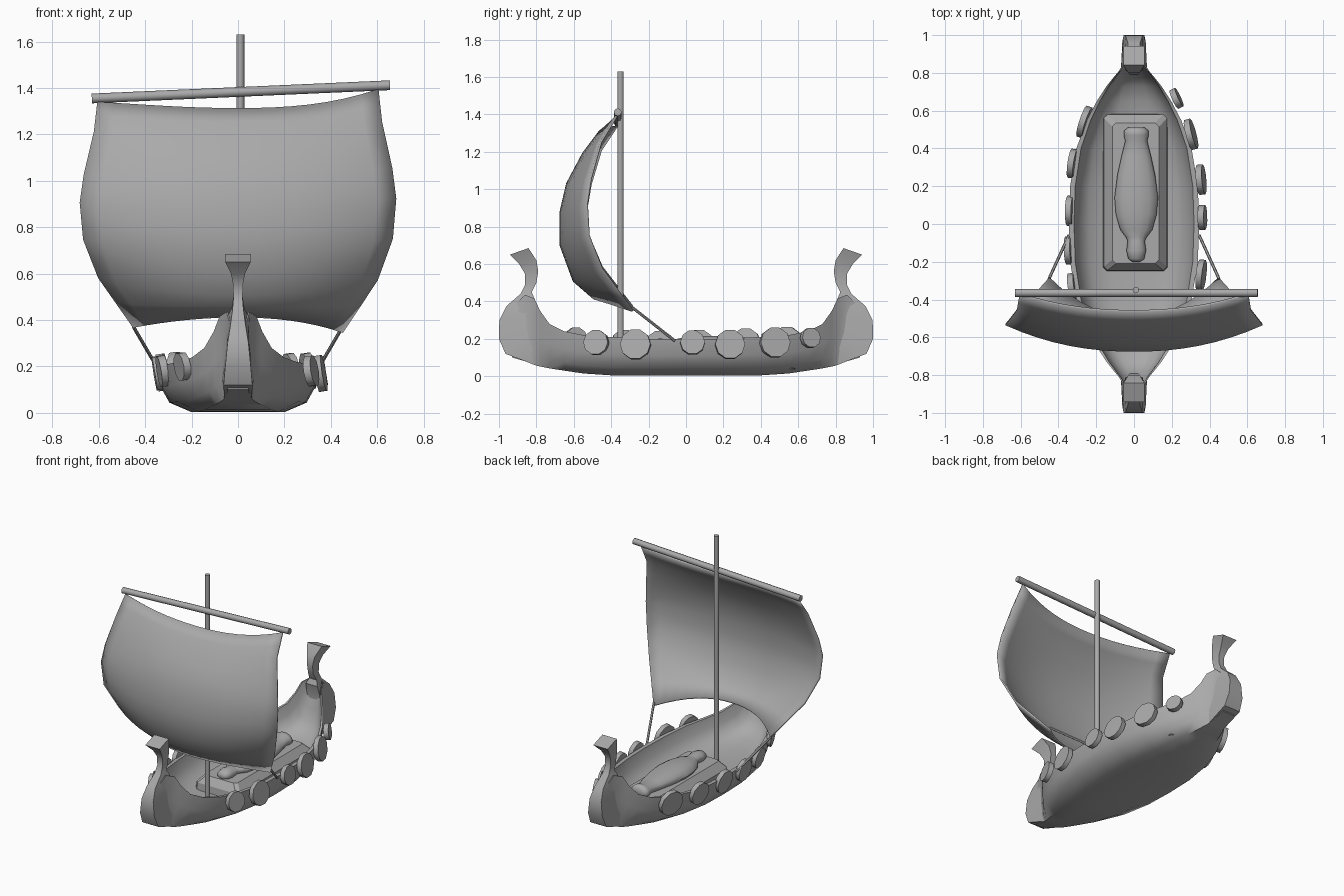
import bpy, bmesh, math
from mathutils import Vector

if "Cube" in bpy.data.objects:
    bpy.data.objects.remove(bpy.data.objects["Cube"])

grey = bpy.data.materials.new("plain grey")
grey.diffuse_color = (0.4, 0.4, 0.4, 1)
grey.use_nodes = True
grey.node_tree.nodes["Principled BSDF"].inputs["Base Color"].default_value = grey.diffuse_color


def make(name, bm, angle=35):
    bmesh.ops.recalc_face_normals(bm, faces=bm.faces)
    me = bpy.data.meshes.new(name)
    bm.to_mesh(me)
    bm.free()
    ob = bpy.data.objects.new(name, me)
    bpy.context.collection.objects.link(ob)
    me.materials.append(grey)
    bpy.ops.object.select_all(action='DESELECT')
    ob.select_set(True)
    bpy.context.view_layer.objects.active = ob
    bpy.ops.object.shade_smooth_by_angle(angle=math.radians(angle))
    return ob


def loft(name, rings, angle=35):
    """Skin a list of closed rings and cap both ends."""
    bm = bmesh.new()
    vs = [[bm.verts.new(p) for p in r] for r in rings]
    n = len(vs[0])
    for a, b in zip(vs, vs[1:]):
        for i in range(n):
            j = (i + 1) % n
            bm.faces.new((a[i], a[j], b[j], b[i]))
    bm.faces.new(vs[0])
    bm.faces.new(vs[-1])
    return make(name, bm, angle)


def rod(name, p, q, r, sides=8):
    p, q = Vector(p), Vector(q)
    rot = (q - p).to_track_quat('Z', 'Y')
    ring = [rot @ Vector((r * math.cos(2 * math.pi * i / sides),
                          r * math.sin(2 * math.pi * i / sides), 0)) for i in range(sides)]
    return loft(name, [[p + v for v in ring], [q + v for v in ring]], 50)


def lerp_list(vals, t):
    f = t * (len(vals) - 1)
    i = min(int(f), len(vals) - 2)
    return vals[i] + (vals[i + 1] - vals[i]) * (f - i)


# Hull: y, rim half width, rim height, keel height, bottom half width, inner floor
half = [(0, .345, .20, .003, .20, .05), (.2, .338, .20, .003, .195, .05),
        (.4, .305, .21, .005, .17, .055), (.55, .25, .22, .015, .14, .07),
        (.65, .197, .24, .03, .11, .09), (.73, .145, .28, .042, .085, .12),
        (.78, .105, .35, .052, .07, .17), (.81, .08, .415, .06, .06, .25),
        (.86, .05, .435, .08, .05, .40), (.93, .03, .37, .10, .045, .36)]
stations = [(-s[0],) + s[1:] for s in half[:0:-1]] + half


def hull_ring(s):
    y, w, rz, kz, b, fz = s
    h = rz - kz
    mid = max(w, b)
    iw = w * .93 - .003
    right = [(b, kz), (b + (mid - b) * .66, kz + h * .21), (mid * .965, kz + h * .55), (w, rz),
             (iw, rz), (iw * .93, fz + (rz - fz) * .55), (iw * .75, fz + (rz - fz) * .15),
             (iw * .4, fz)]
    pts = [(0, kz)] + right + [(0, fz)] + [(-x, z) for x, z in reversed(right)]
    return [(x, y, z) for x, z in pts]


loft("hull", [hull_ring(s) for s in stations], 40)

# Curled stem posts: outer y,z, inner y,z, outer and inner half widths
post = [(.80, .058, .78, .062, .06, .06), (.965, .12, .80, .15, .062, .07),
        (1.0, .20, .83, .25, .055, .055), (.998, .30, .83, .34, .045, .05),
        (.96, .375, .81, .415, .033, .045), (.885, .44, .825, .45, .024, .028),
        (.86, .49, .80, .50, .02, .02), (.862, .55, .79, .56, .021, .021),
        (.892, .60, .80, .62, .03, .03), (.942, .65, .842, .685, .055, .055)]
for name, sgn in (("bow_post", -1), ("stern_post", 1)):
    loft(name, [[(-a, sgn * yo, zo), (a, sgn * yo, zo), (b, sgn * yi, zi), (-b, sgn * yi, zi)]
                for yo, zo, yi, zi, a, b in post], 35)

# Shields hung along both rims: y, x, z, radius
right_side = [(-.48, .315, .18, .068), (-.27, .355, .17, .082), (.035, .362, .18, .066),
              (.235, .355, .17, .08), (.475, .302, .18, .082), (.665, .225, .205, .054)]
left_side = [(-.59, -.24, .20, .062), (-.33, -.325, .18, .07), (-.14, -.345, .17, .075),
             (.07, -.338, .17, .08), (.32, -.325, .18, .078), (.54, -.262, .18, .086)]
for y, x, z, r in right_side + left_side:
    sgn = 1 if x > 0 else -1
    slope = .75 * y * abs(y) + .2 * y
    n = Vector((sgn, slope, .16 * sgn)).normalized()
    c = Vector((x, y, z))
    rod("shield", c - n * .016, c + n * .016, r, 10)

# Mast and slanted yard
rod("mast", (.01, -.35, .04), (.01, -.35, 1.63), .017, 8)
rod("yard", (-.63, -.365, 1.355), (.655, -.365, 1.412), .021, 8)

# Billowing sail, blended from centre and edge profiles (top to bottom)
edge_x = [.605, .62, .663, .68, .665, .60, .45]
edge_y = [-.37, -.455, -.51, -.53, -.52, -.45, -.285]
edge_z = [1.365, 1.23, 1.04, .915, .75, .58, .36]
mid_y = [-.46, -.55, -.635, -.67, -.67, -.60, -.49]
mid_z = [1.31, 1.19, 1.03, .88, .70, .51, .415]
bm = bmesh.new()
grid = []
R, C = 12, 16
for i in range(R + 1):
    t = i / R
    row = []
    for j in range(C + 1):
        s = 2 * j / C - 1
        k = abs(s) ** 2.2
        z = lerp_list(mid_z, t) * (1 - k) + lerp_list(edge_z, t) * k + .028 * s * k * (1 - 1.4 * t)
        row.append(bm.verts.new((s * lerp_list(edge_x, t),
                                 lerp_list(mid_y, t) * (1 - k) + lerp_list(edge_y, t) * k, z)))
    grid.append(row)
for a, b in zip(grid, grid[1:]):
    for j in range(C):
        bm.faces.new((a[j], a[j + 1], b[j + 1], b[j]))
sail = make("sail", bm, 40)
solid = sail.modifiers.new("thickness", 'SOLIDIFY')
solid.thickness = .012
solid.offset = 0

# Ropes from the lower sail corners to the rims
for sgn in (-1, 1):
    rod("rope", (.45 * sgn, -.29, .37), (.345 * sgn, -.06, .19), .008, 6)

# Platform with sloping sides and clipped corners
def slab(x0, x1, y0, y1, z, c):
    return [(x0 + c, y0, z), (x1 - c, y0, z), (x1, y0 + c, z), (x1, y1 - c, z),
            (x1 - c, y1, z), (x0 + c, y1, z), (x0, y1 - c, z), (x0, y0 + c, z)]


loft("platform", [slab(-.165, .18, -.25, .585, .04, .02), slab(-.16, .175, -.245, .58, .10, .02),
                  slab(-.115, .132, -.21, .535, .15, .02)], 30)

# Wrapped figure lying on the platform: y, half width, half height
body = [(-.20, .02, .015), (-.185, .042, .03), (-.14, .052, .038), (-.09, .045, .032),
        (-.07, .055, .03), (-.03, .085, .04), (.05, .108, .05), (.14, .115, .052),
        (.26, .10, .047), (.36, .078, .04), (.44, .058, .034), (.47, .066, .045),
        (.495, .064, .045), (.51, .045, .03)]
loft("wrapped_figure", [[(.012 + w * math.cos(a), y, .165 + h * math.sin(a))
                         for a in (2 * math.pi * i / 14 for i in range(14))]
                        for y, w, h in body], 50)
